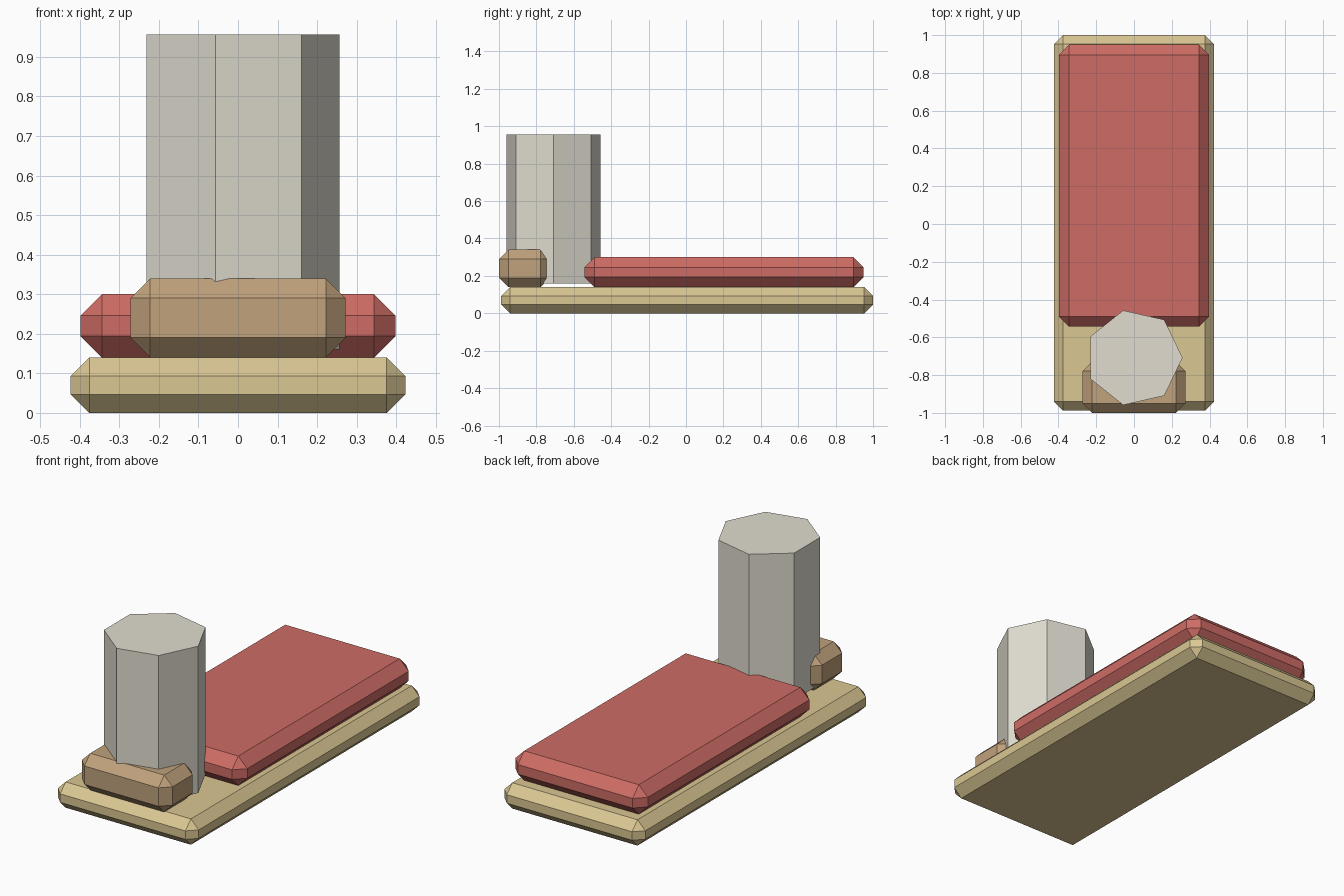
import bpy, bmesh, math

if "Cube" in bpy.data.objects:
    bpy.data.objects.remove(bpy.data.objects["Cube"])


def finish(bm, name, color):
    mesh = bpy.data.meshes.new(name)
    bmesh.ops.recalc_face_normals(bm, faces=bm.faces)
    bm.to_mesh(mesh)
    bm.free()
    obj = bpy.data.objects.new(name, mesh)
    bpy.context.collection.objects.link(obj)
    mat = bpy.data.materials.new(name + "_color")
    mat.diffuse_color = (*color, 1)
    mat.use_nodes = True
    mat.node_tree.nodes["Principled BSDF"].inputs["Base Color"].default_value = mat.diffuse_color
    mesh.materials.append(mat)
    return obj


def padded_box(name, x, y, z, bevel, color):
    """Box spanning the given ranges with single-step chamfered edges."""
    bm = bmesh.new()
    bmesh.ops.create_cube(bm, size=1)
    for v in bm.verts:
        v.co = [(r[0] + r[1]) / 2 + c * (r[1] - r[0]) for c, r in zip(v.co, (x, y, z))]
    bmesh.ops.bevel(bm, geom=bm.edges[:], offset=bevel, offset_type='OFFSET',
                    segments=1, profile=0.5, affect='EDGES')
    return finish(bm, name, color)


def prism(name, center, radius, z, sides, color):
    """Flat-sided upright column with its first corner on +x."""
    bm = bmesh.new()
    ring = [bm.verts.new((center[0] + radius * math.cos(i * math.tau / sides),
                          center[1] + radius * math.sin(i * math.tau / sides), z[0]))
            for i in range(sides)]
    base = bm.faces.new(ring)
    bmesh.ops.solidify
    top = bmesh.ops.extrude_face_region(bm, geom=[base], use_keep_orig=True)
    for v in top["geom"]:
        if isinstance(v, bmesh.types.BMVert):
            v.co.z = z[1]
    return finish(bm, name, color)


# Bedding
padded_box("mattress", (-0.423, 0.423), (-0.988, 1.0), (0, 0.14), 0.047, (0.70, 0.57, 0.29))
padded_box("blanket", (-0.398, 0.398), (-0.543, 0.95), (0.14, 0.30), 0.054, (0.62, 0.15, 0.13))
padded_box("pillow", (-0.272, 0.272), (-1.0, -0.728), (0.14, 0.34), 0.05, (0.53, 0.36, 0.20))

# Seven-sided column standing at the head end
prism("column", (0, -0.708), 0.257, (0.16, 0.957), 7, (0.75, 0.72, 0.63))
